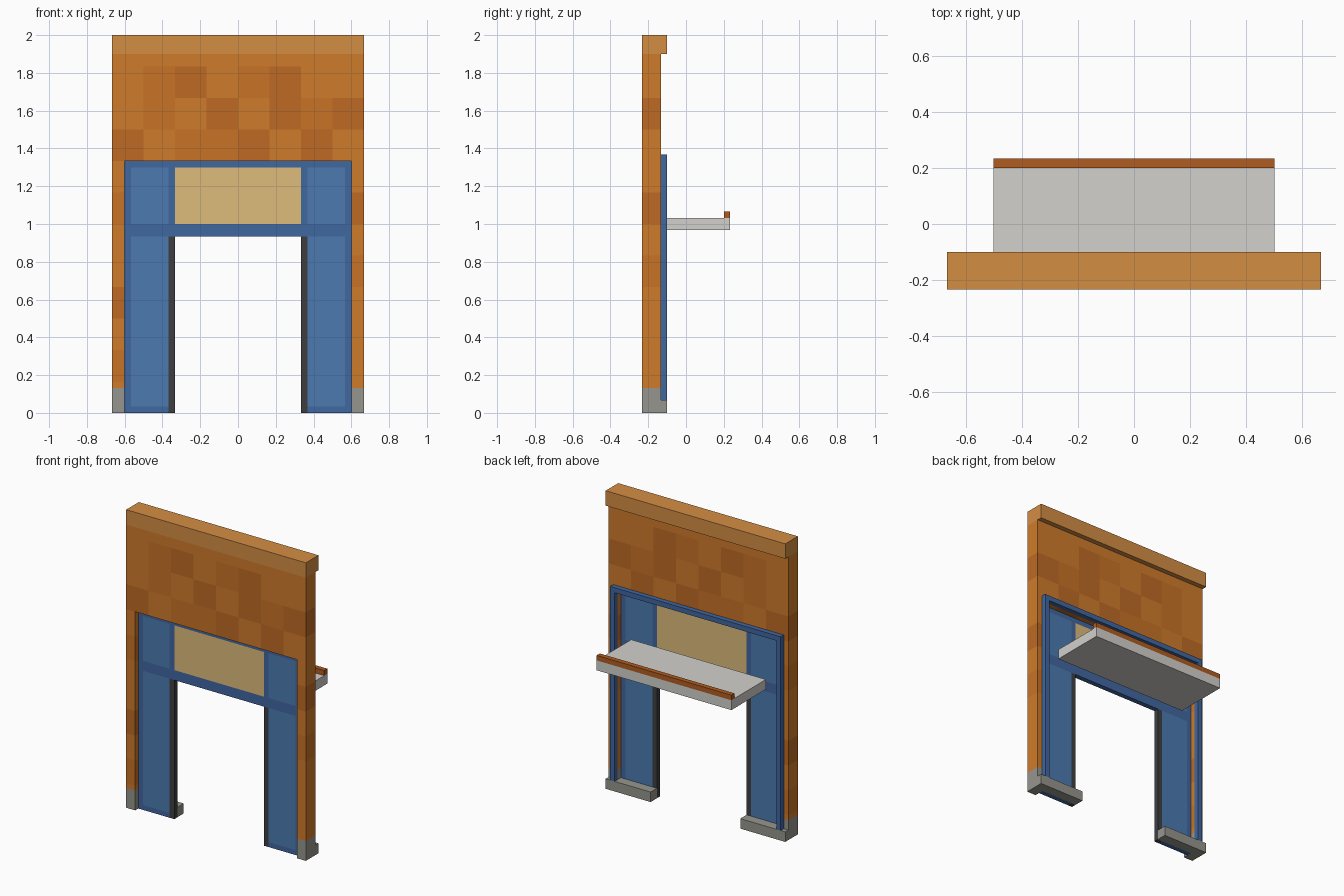
import bpy

if "Cube" in bpy.data.objects:
    bpy.data.objects.remove(bpy.data.objects["Cube"])

MATS = {}


def material(name, r, g, b):
    lin = [(c / 255 / 12.92) if c < 11 else ((c / 255 + 0.055) / 1.055) ** 2.4 for c in (r, g, b)]
    m = bpy.data.materials.new(name)
    m.diffuse_color = (*lin, 1)
    m.use_nodes = True
    m.node_tree.nodes["Principled BSDF"].inputs["Base Color"].default_value = m.diffuse_color
    MATS[name] = m


material("clay", 207, 123, 42)
material("clay_mid", 200, 114, 38)
material("clay_dark", 189, 106, 36)
material("clay_light", 212, 141, 68)
material("rail_brown", 176, 92, 32)
material("blue_border", 64, 103, 160)
material("blue_fill", 76, 122, 176)
material("cream", 222, 188, 124)
material("jamb_dark", 62, 63, 66)
material("stone", 150, 149, 141)
material("counter_white", 210, 209, 204)


def slab(name, xs, zs, y0, y1, pick):
    """Flat slab made of xs * zs cells; pick(x, z) gives a material name or None for a hole."""
    nx, nz = len(xs) - 1, len(zs) - 1
    cell = {(i, k): pick((xs[i] + xs[i + 1]) / 2, (zs[k] + zs[k + 1]) / 2)
            for i in range(nx) for k in range(nz)}
    index, verts, faces, names = {}, [], [], []

    def v(i, back, k):
        if (i, back, k) not in index:
            index[i, back, k] = len(verts)
            verts.append((xs[i], y1 if back else y0, zs[k]))
        return index[i, back, k]

    for (i, k), mat in cell.items():
        if mat is None:
            continue
        a, b, c, d = (i, k), (i + 1, k), (i + 1, k + 1), (i, k + 1)
        ring = [a, b, c, d]
        faces.append([v(p, 0, q) for p, q in ring])
        faces.append([v(p, 1, q) for p, q in reversed(ring)])
        names += [mat, mat]
        # side walls only where there is no neighbouring cell
        for (p, q), nb in zip(((a, b), (b, c), (c, d), (d, a)),
                              ((i, k - 1), (i + 1, k), (i, k + 1), (i - 1, k))):
            if cell.get(nb) is None:
                faces.append([v(p[0], 0, p[1]), v(p[0], 1, p[1]),
                              v(q[0], 1, q[1]), v(q[0], 0, q[1])])
                names.append(mat)
    mesh = bpy.data.meshes.new(name)
    mesh.from_pydata(verts, [], faces)
    slots = sorted(set(names))
    for s in slots:
        mesh.materials.append(MATS[s])
    for poly, n in zip(mesh.polygons, names):
        poly.material_index = slots.index(n)
    ob = bpy.data.objects.new(name, mesh)
    bpy.context.collection.objects.link(ob)
    return ob


def box(name, x0, x1, y0, y1, z0, z1, mat):
    return slab(name, [x0, x1], [z0, z1], y0, y1, lambda x, z: mat)


W, FRONT, BACK = 0.667, -0.233, -0.1

# Wall with a doorway, tinted in square patches
DARK = {(2, 10), (5, 10), (3, 9), (5, 9), (7, 9), (0, 8), (4, 8), (6, 8), (7, 6), (0, 3)}
MID = {(1, 10), (4, 10), (1, 9), (6, 9), (2, 8), (3, 8), (0, 6), (7, 4), (0, 1)}


def wall_tint(x, z):
    if abs(x) < 0.6 and z < 1.333:
        return None
    t = (int((x + W) * 6), int(z * 6))
    return "clay_dark" if t in DARK else "clay_mid" if t in MID else "clay"


slab("wall", [-W, -0.6, -0.5, -0.333, -0.167, 0, 0.167, 0.333, 0.5, 0.6, W],
     [0.133] + [k / 6 for k in range(1, 8)] + [1.333, 1.5, 1.667, 1.833, 1.9],
     FRONT, -0.133, wall_tint)

# Overhanging top cap
box("top_cap", -W, W, FRONT, BACK, 1.9, 2.0, "clay_light")


# Recessed shop front: blue panels, cream window, dark doorway jambs
def panel_tint(x, z):
    x = abs(x)
    if z < 0.933 and x < 0.367:
        return "jamb_dark" if x > 0.333 else None
    if x < 0.333 and 1.0 < z < 1.3:
        return "cream"
    if 0.367 < x < 0.567 and (0.033 < z < 0.933 or 1.0 < z < 1.3):
        return "blue_fill"
    return "blue_border"


slab("shop_front", [-0.6, -0.567, -0.367, -0.333, 0.333, 0.367, 0.567, 0.6],
     [0, 0.033, 0.933, 1.0, 1.3, 1.333], -0.2, -0.167, panel_tint)

# Blue surround on the back of the wall
slab("back_surround", [-0.633, -0.6, 0.6, 0.633], [0.067, 1.333, 1.367], -0.133, BACK,
     lambda x, z: None if abs(x) < 0.6 and z < 1.333 else "blue_border")

# Stone feet and skirting on both sides
for side, s in (("left", -1), ("right", 1)):
    a, b = sorted((s * 0.6, s * W))
    box(side + "_foot", a, b, FRONT, -0.133, 0, 0.133, "stone")
    a, b = sorted((s * 0.333, s * 0.6))
    box(side + "_skirting_inner", a, b, -0.167, BACK, 0, 0.067, "stone")
    a, b = sorted((s * 0.6, s * W))
    box(side + "_skirting_outer", a, b, -0.133, BACK, 0, 0.067, "stone")

# Counter shelf with a raised edge rail
box("counter", -0.5, 0.5, -0.133, 0.233, 0.967, 1.033, "counter_white")
box("counter_rail", -0.5, 0.5, 0.2, 0.233, 1.033, 1.067, "rail_brown")
